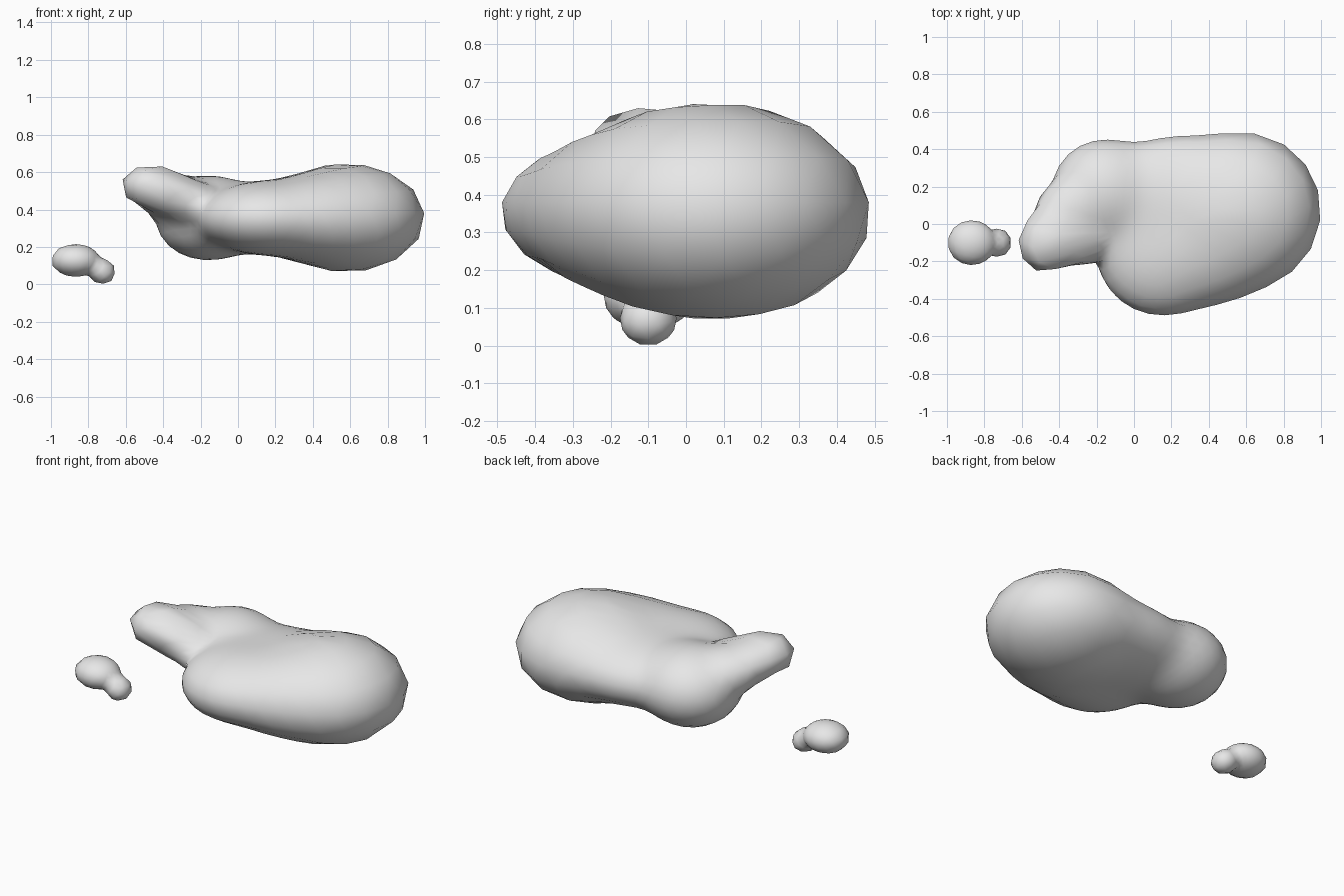
import bpy
import math
from mathutils import Vector

cube = bpy.data.objects.get("Cube")
if cube:
    bpy.data.objects.remove(cube, do_unlink=True)

# One plain clay colour
clay = bpy.data.materials.new("clay_grey")
clay.use_nodes = True
clay.diffuse_color = (0.8, 0.8, 0.8, 1)
clay.node_tree.nodes["Principled BSDF"].inputs["Base Color"].default_value = (0.8, 0.8, 0.8, 1)


def field(p, blobs):
    """Sum of soft ellipsoids; the surface lies where it equals one."""
    total = 0.0
    for centre, radii in blobs:
        q = sum(((a - c) / r) ** 2 for a, c, r in zip(p, centre, radii))
        total += math.exp(3 * (1 - q))
    return total


def blend(name, origin, blobs, detail, reach):
    """Push a sphere's vertices onto the merged surface of the blobs."""
    bpy.ops.mesh.primitive_ico_sphere_add(subdivisions=detail, radius=1)
    obj = bpy.context.object
    obj.name = name
    origin = Vector(origin)
    step = reach / 60
    for v in obj.data.vertices:
        ray = v.co.normalized()
        far = reach
        while far > step and field(origin + ray * far, blobs) < 1:
            far -= step
        low, high = far, far + step
        for _ in range(10):
            mid = (low + high) / 2
            if field(origin + ray * mid, blobs) < 1:
                high = mid
            else:
                low = mid
        v.co = origin + ray * low
    obj.data.update()
    obj.data.materials.append(clay)
    bpy.ops.object.shade_smooth()
    return obj


# Main mass: big rounded end, front and back lobes, neck and raised head
blend("large_body", (0, 0.02, 0.38), [
    ((0.58, 0.07, 0.355), (0.42, 0.42, 0.29)),     # big end
    ((0.15, -0.17, 0.355), (0.34, 0.32, 0.19)),    # front lobe
    ((0.40, -0.15, 0.355), (0.28, 0.26, 0.20)),    # front bridge
    ((-0.16, 0.17, 0.355), (0.28, 0.28, 0.225)),   # back lobe
    ((0.22, 0.15, 0.355), (0.36, 0.31, 0.18)),     # back bridge
    ((0.15, 0.05, 0.355), (0.35, 0.30, 0.17)),     # core
    ((-0.36, 0.05, 0.47), (0.17, 0.17, 0.12)),     # neck
    ((-0.30, -0.09, 0.46), (0.14, 0.13, 0.11)),    # neck front
    ((-0.465, -0.10, 0.525), (0.16, 0.16, 0.115)), # head
], 4, 1.3)

# Separate small pebble with a nub
blend("small_body", (-0.81, -0.1, 0.1), [
    ((-0.87, -0.10, 0.128), (0.13, 0.12, 0.087)),
    ((-0.725, -0.10, 0.067), (0.07, 0.075, 0.067)),
], 3, 0.35)
